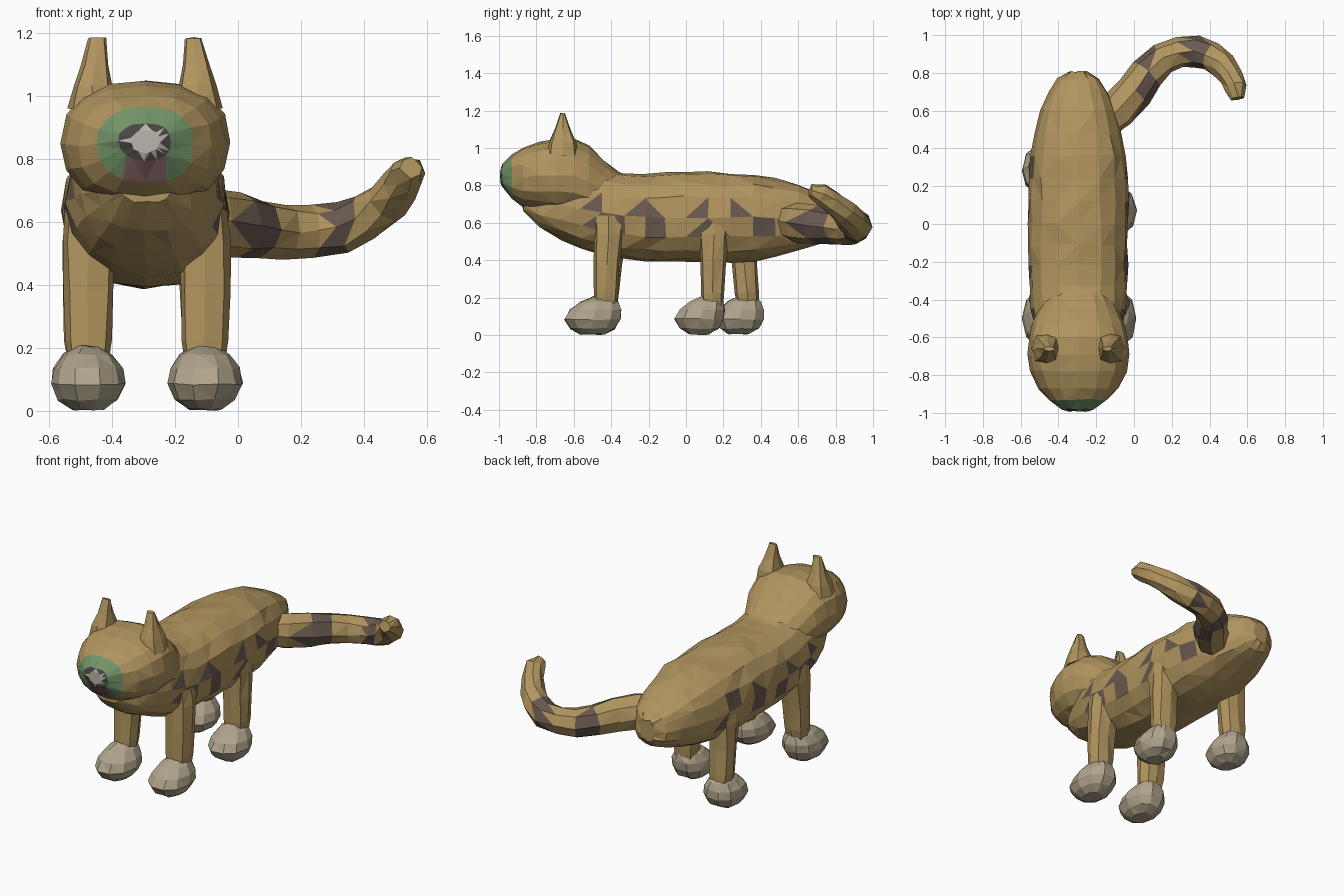
import bpy, bmesh, math, random
from mathutils import Vector

random.seed(4)
CX = -0.295


def mat(name, rgb):
    m = bpy.data.materials.new(name)
    m.diffuse_color = (*rgb, 1)
    return m


FUR = mat("tan fur", (0.44, 0.30, 0.115))
STRIPE = mat("dark stripe", (0.14, 0.10, 0.08))
PAW = mat("pale paw", (0.43, 0.37, 0.26))
GREEN = mat("green eye", (0.17, 0.30, 0.14))
DARK = mat("dark muzzle", (0.07, 0.06, 0.06))
WHITE = mat("pale nose", (0.48, 0.45, 0.40))
PINK = mat("pink mouth", (0.26, 0.14, 0.14))


def spow(v, p):
    return math.copysign(abs(v) ** p, v)


def oval(c, u, v, ru, rv, n, p=0.85):
    """Rounded-box ring of n points around c in the plane u, v."""
    pts = []
    for i in range(n):
        a = 2 * math.pi * i / n
        pts.append(c + u * (ru * spow(math.cos(a), p)) + v * (rv * spow(math.sin(a), p)))
    return pts


def loft(name, rings, paint=None, mats=(FUR,), jitter=0.006):
    """Skin flat facets across rings, with slight hand-sculpted irregularity."""
    bm = bmesh.new()
    vs = [[bm.verts.new(p + Vector([random.uniform(-jitter, jitter) for _ in range(3)]))
           for p in r] for r in rings]
    n = len(vs[0])
    for a, b in zip(vs, vs[1:]):
        for i in range(n):
            bm.faces.new((a[i], a[(i + 1) % n], b[(i + 1) % n], b[i]))
    bm.faces.new(vs[0])
    bm.faces.new(vs[-1])
    bmesh.ops.recalc_face_normals(bm, faces=bm.faces)
    bmesh.ops.triangulate(bm, faces=[f for f in bm.faces if len(f.verts) == 4])
    if paint:
        for f in bm.faces:
            f.material_index = paint(f.calc_center_median())
    me = bpy.data.meshes.new(name)
    bm.to_mesh(me)
    bm.free()
    for m in mats:
        me.materials.append(m)
    ob = bpy.data.objects.new(name, me)
    bpy.context.collection.objects.link(ob)
    return ob


X, Y, Z = Vector((1, 0, 0)), Vector((0, 1, 0)), Vector((0, 0, 1))


def along_y(profile, n):
    """Rings from (y, z low, z high, half width)."""
    return [oval(Vector((CX, y, (lo + hi) / 2)), X, Z, w, (hi - lo) / 2, n)
            for y, lo, hi, w in profile]


# Body with chest, flank stripes painted on facets
def body_paint(c):
    flank = abs(c.x - CX) > 0.2 and 0.53 < c.z < 0.70 and -0.5 < c.y < 0.5
    return 1 if flank and math.sin(c.y * 24 + c.z * 20) > 0.25 else 0


body = [(-0.87, 0.66, 0.80, 0.09), (-0.78, 0.57, 0.84, 0.15), (-0.67, 0.51, 0.88, 0.20),
        (-0.56, 0.46, 0.90, 0.23), (-0.45, 0.43, 0.89, 0.25), (-0.33, 0.41, 0.865, 0.26),
        (-0.22, 0.395, 0.86, 0.262), (-0.11, 0.39, 0.865, 0.263), (0.0, 0.39, 0.875, 0.263),
        (0.12, 0.39, 0.87, 0.263), (0.24, 0.39, 0.865, 0.26), (0.36, 0.395, 0.86, 0.25),
        (0.48, 0.415, 0.835, 0.23), (0.60, 0.45, 0.805, 0.20), (0.70, 0.475, 0.765, 0.155),
        (0.77, 0.505, 0.73, 0.11), (0.805, 0.55, 0.68, 0.05)]
loft("body", along_y(body, 16), body_paint, (FUR, STRIPE))


# Head with muzzle, eyes and mouth
def head_paint(c):
    if c.y < -0.987:
        return 3
    if c.y < -0.972:
        return 2
    if c.y < -0.935:
        return 4 if c.z < 0.79 and abs(c.x - CX) < 0.07 else 1
    return 0


head = [(-0.992, 0.82, 0.89, 0.045), (-0.980, 0.795, 0.915, 0.085), (-0.930, 0.725, 0.965, 0.155),
        (-0.87, 0.685, 1.00, 0.215), (-0.78, 0.665, 1.035, 0.255), (-0.69, 0.655, 1.05, 0.268),
        (-0.60, 0.65, 1.05, 0.262), (-0.52, 0.63, 1.015, 0.24), (-0.44, 0.60, 0.94, 0.205),
        (-0.36, 0.60, 0.875, 0.165), (-0.28, 0.62, 0.84, 0.12)]
loft("head", along_y(head, 16), head_paint, (FUR, GREEN, DARK, WHITE, PINK), 0.004)

# Ears
for side, s in (("left", -1), ("right", 1)):
    ear = [(0.96, 0.170, 0.075, 0.085), (1.03, 0.166, 0.062, 0.072), (1.10, 0.160, 0.042, 0.042),
           (1.185, 0.153, 0.026, 0.012)]
    loft(side + "_ear", [oval(Vector((CX + s * dx, -0.66, z)), X, Y, rx, ry, 8, 0.7)
                         for z, dx, rx, ry in ear], jitter=0.003)

# Legs and paws: (name, x, leg y at top, leg y at foot, paw y, paw half length)
for name, x, yt, yb, yp, rp in (("left_front", -0.477, -0.385, -0.43, -0.50, 0.155),
                                ("right_front", -0.105, -0.41, -0.435, -0.50, 0.155),
                                ("left_hind", -0.477, 0.295, 0.335, 0.285, 0.135),
                                ("right_hind", -0.105, 0.15, 0.14, 0.07, 0.135)):
    rings = []
    for t, rx, ry in ((0, 0.06, 0.055), (0.2, 0.074, 0.064), (0.5, 0.078, 0.068),
                      (0.8, 0.082, 0.08), (1.0, 0.075, 0.085)):
        c = Vector((x + (0.012 if x < CX else -0.012) * max(0, t - 0.6), yb + (yt - yb) * t,
                    0.12 + 0.52 * t))
        rings.append(oval(c, X, Y, rx, ry, 8, 0.7))
    loft(name + "_leg", rings, jitter=0.004)
    paw = []
    for z, f in ((0.004, 0.42), (0.035, 0.8), (0.085, 1.0), (0.135, 0.92), (0.18, 0.66),
                 (0.205, 0.3)):
        lean = (yb - yp) * max(0, (z - 0.1) / 0.1) * 0.7
        paw.append(oval(Vector((x, yp + lean, z)), X, Y, 0.118 * f, rp * f, 10, 0.9))
    loft(name + "_paw", paw, mats=(PAW,), jitter=0.004)

# Tail swept along a curling path: (x, y, z, radius)
path = [(-0.20, 0.50, 0.62, 0.08), (-0.09, 0.60, 0.60, 0.105), (0.0, 0.70, 0.59, 0.10),
        (0.07, 0.80, 0.58, 0.092), (0.15, 0.875, 0.57, 0.085), (0.24, 0.91, 0.57, 0.08),
        (0.33, 0.915, 0.58, 0.082), (0.41, 0.885, 0.615, 0.078), (0.47, 0.84, 0.66, 0.07),
        (0.515, 0.78, 0.715, 0.065), (0.54, 0.72, 0.755, 0.06), (0.55, 0.665, 0.775, 0.035)]
pts = [Vector(p[:3]) for p in path]
rings = []
for i, p in enumerate(pts):
    t = (pts[min(i + 1, len(pts) - 1)] - pts[max(i - 1, 0)]).normalized()
    u = t.cross(Z).normalized()
    rings.append(oval(p, u, u.cross(t), path[i][3], path[i][3], 8, 0.95))
loft("tail", rings, lambda c: 1 if 0.03 < c.x < 0.11 or 0.28 < c.x < 0.37 else 0, (FUR, STRIPE))
